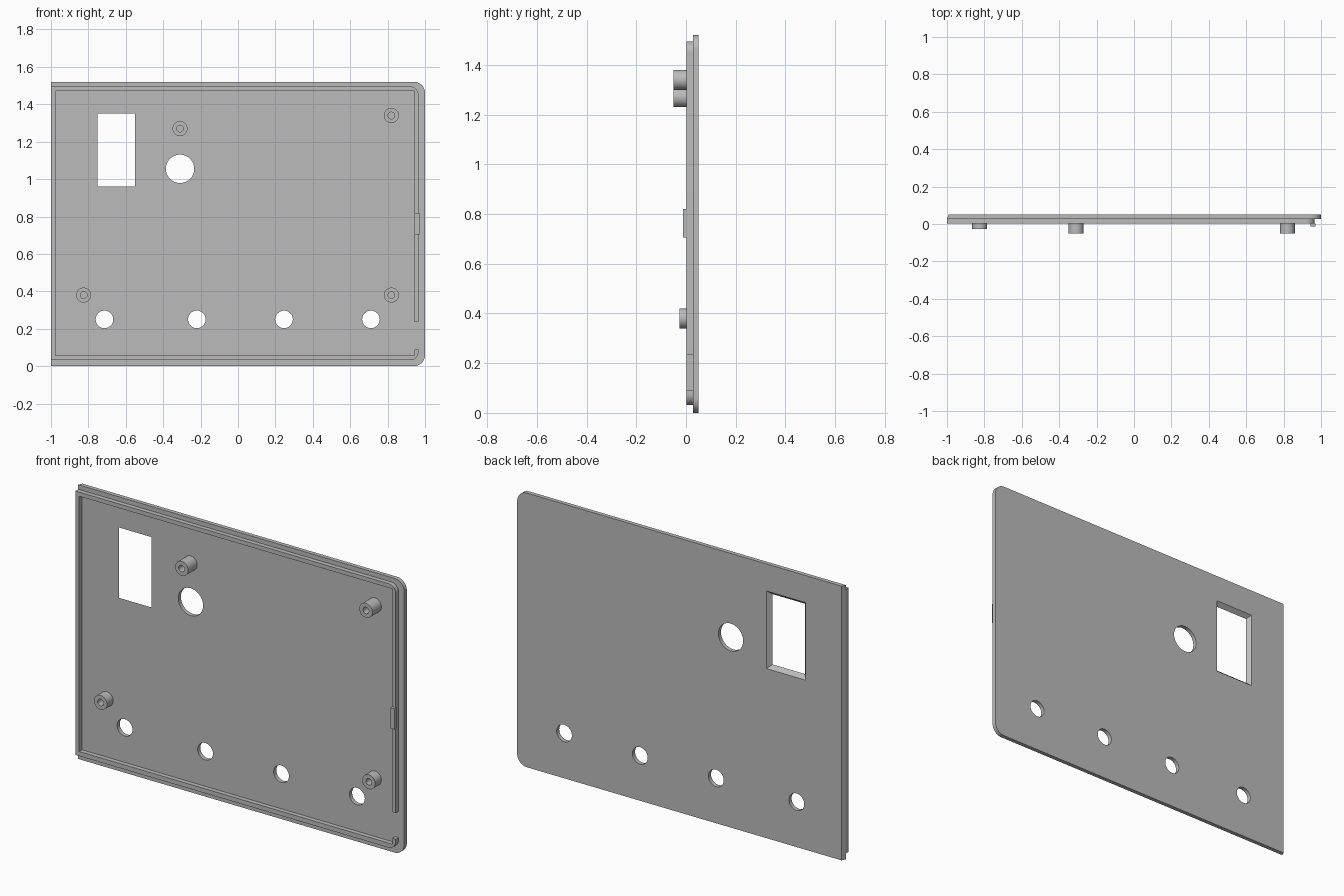
import bpy, bmesh
from math import sin, cos, pi, radians

cube = bpy.data.objects.get("Cube")
if cube:
    bpy.data.objects.remove(cube)

grey = bpy.data.materials.new("plain grey")
grey.use_nodes = True
GREY = (0.5, 0.5, 0.5, 1)
grey.diffuse_color = GREY
grey.node_tree.nodes["Principled BSDF"].inputs["Base Color"].default_value = GREY

BACK, STEP, RIM = 0.051, 0.028, 0.003
TOP = 1.52


def loft(name, rings, closed=False):
    """Join successive (outline, y) rings; cap the ends, or close into a tube."""
    bm = bmesh.new()
    loops = [[bm.verts.new((x, y, z)) for x, z in pts] for pts, y in rings]
    n = len(loops[0])
    pairs = list(zip(loops, loops[1:]))
    if closed:
        pairs.append((loops[-1], loops[0]))
    else:
        bm.faces.new(loops[0])
        bm.faces.new(loops[-1])
    for a, b in pairs:
        for i in range(n):
            j = (i + 1) % n
            bm.faces.new((a[i], a[j], b[j], b[i]))
    bmesh.ops.recalc_face_normals(bm, faces=bm.faces)
    mesh = bpy.data.meshes.new(name)
    bm.to_mesh(mesh)
    bm.free()
    mesh.materials.append(grey)
    obj = bpy.data.objects.new(name, mesh)
    bpy.context.collection.objects.link(obj)
    return obj


def arc(cx, cz, r, start, end, n=12):
    return [(cx + r * cos(radians(start + (end - start) * i / n)),
             cz + r * sin(radians(start + (end - start) * i / n))) for i in range(n + 1)]


def circle(cx, cz, r, n=40):
    return arc(cx, cz, r, 0, 360, n)[:-1]


def rect(x0, x1, z0, z1):
    return [(x0, z0), (x1, z0), (x1, z1), (x0, z1)]


def cut(target, cutter):
    cutter.hide_render = True
    mod = target.modifiers.new("cut", "BOOLEAN")
    mod.operation, mod.solver, mod.object = "DIFFERENCE", "EXACT", cutter
    bpy.context.view_layer.objects.active = target
    bpy.ops.object.modifier_apply(modifier=mod.name)
    bpy.data.objects.remove(cutter)


# Panel: rounded on one end, slightly slanted straight edge on the other
def panel_outline(left):
    r = 0.06
    return ([(left, 0)] + arc(1 - r, r, r, -90, 0)
            + arc(1 - r, TOP - r, r, 0, 90) + [(left, TOP)])


panel = loft("panel", [(panel_outline(-1), STEP), (panel_outline(-0.99), BACK)])

# Round openings
openings = [(-0.31, 1.055, 0.076)] + [(x, 0.25, 0.047) for x in (-0.714, -0.22, 0.246, 0.711)]
for x, z, r in openings:
    cut(panel, loft("opening_cutter", [(circle(x, z, r), 0), (circle(x, z, r), 0.1)]))


# Screen window, flaring towards the back
def window(g):
    return rect(-0.75 - g, -0.55 + g, 0.96 - g, 1.35 + g)


slope = 0.02 / (BACK - STEP)
cut(panel, loft("window_cutter", [(window(-slope * 0.01), STEP - 0.01),
                                  (window(slope * (BACK + 0.01 - STEP)), BACK + 0.01)]))

# Raised rim, with a gap low on the rounded end
r = 0.045
outer = ([(0.965, 0.09)] + arc(0.965 - r, 0.032 + r, r, 0, -90)
         + [(-1, 0.032), (-1, 1.495)] + arc(0.965 - r, 1.495 - r, r, 90, 0) + [(0.965, 0.235)])
inner = [(0.945, 0.235), (0.945, 1.472), (-0.976, 1.472),
         (-0.976, 0.057), (0.945, 0.057), (0.945, 0.09)]
loft("rim", [(outer + inner, RIM), (outer + inner, STEP)])

# Snap clip on the rim
clip = rect(0.945, 0.97, 0.705, 0.82)
loft("snap_clip", [(clip, -0.013), (clip, RIM)])

# Hollow screw posts
posts = [("upper_middle_post", -0.31, 1.27, -0.051), ("upper_left_post", 0.82, 1.34, -0.051),
         ("lower_left_post", 0.82, 0.38, -0.026), ("lower_right_post", -0.825, 0.38, -0.026)]
for name, x, z, tip in posts:
    wall, bore = circle(x, z, 0.04, 32), circle(x, z, 0.018, 32)
    loft(name, [(wall, STEP), (wall, tip), (bore, tip), (bore, STEP)], closed=True)

# Smooth curved walls, keep edges sharp
bpy.ops.object.select_all(action="DESELECT")
for obj in bpy.context.scene.objects:
    if obj.type == "MESH":
        obj.select_set(True)
        bpy.context.view_layer.objects.active = obj
bpy.ops.object.shade_smooth_by_angle(angle=radians(30))
